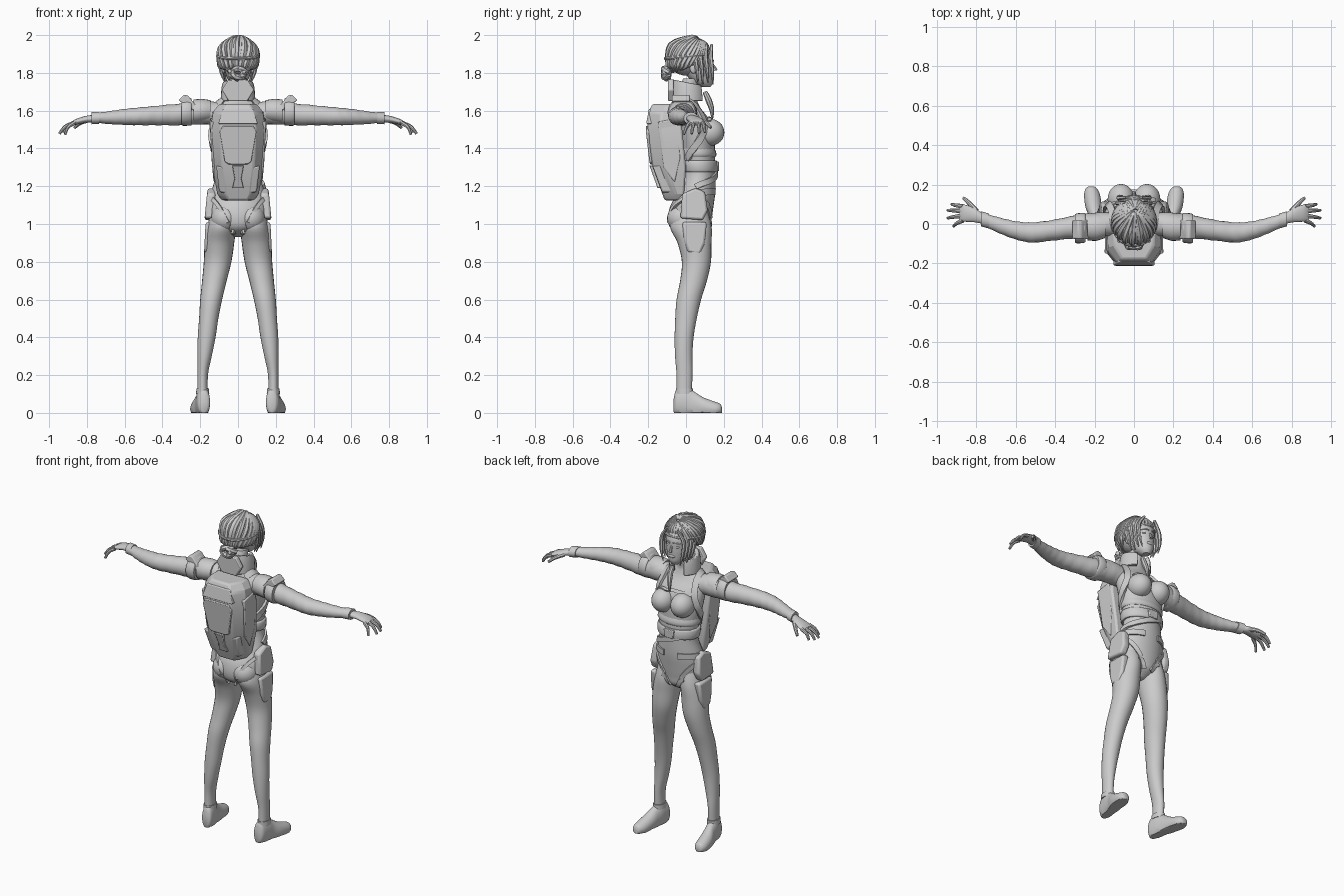
import bpy, bmesh, math
from math import sin, cos, pi, radians
from mathutils import Vector as V
from mathutils.bvhtree import BVHTree

if "Cube" in bpy.data.objects:
    bpy.data.objects.remove(bpy.data.objects["Cube"])

GREY = (0.6, 0.6, 0.6, 1)
mat = bpy.data.materials.new("light grey")
mat.use_nodes = True
mat.diffuse_color = GREY
mat.node_tree.nodes["Principled BSDF"].inputs["Base Color"].default_value = GREY


def finish(name, bm, mirror=False, bevel=0, angle=40):
    bmesh.ops.recalc_face_normals(bm, faces=bm.faces)
    me = bpy.data.meshes.new(name)
    bm.to_mesh(me)
    bm.free()
    me.materials.append(mat)
    me.shade_smooth()
    me.set_sharp_from_angle(angle=radians(angle))
    ob = bpy.data.objects.new(name, me)
    bpy.context.scene.collection.objects.link(ob)
    if bevel:
        mod = ob.modifiers.new("Bevel", 'BEVEL')
        mod.width, mod.segments = bevel, 2
    if mirror:
        mod = ob.modifiers.new("Mirror", 'MIRROR')
        mod.use_mirror_merge = False
    return ob


def skin(name, sections, loop=False, **kw):
    """Bridge a row of closed cross-sections and cap the ends."""
    bm = bmesh.new()
    rings = [[bm.verts.new(p) for p in s] for s in sections]
    n = len(rings[0])
    pairs = list(zip(rings, rings[1:] + rings[:1])) if loop else list(zip(rings, rings[1:]))
    for a, b in pairs:
        for i in range(n):
            j = (i + 1) % n
            bm.faces.new((a[i], a[j], b[j], b[i]))
    if not loop:
        bm.faces.new(rings[0])
        bm.faces.new(rings[-1])
    return finish(name, bm, **kw)


def smooth(rows, steps=5):
    """Catmull-Rom samples through rows of numbers."""
    rows = [tuple(r) for r in rows]
    pad = [rows[0]] + rows + [rows[-1]]
    out = []
    for a, b, c, d in zip(pad, pad[1:], pad[2:], pad[3:]):
        for k in range(steps):
            t = k / steps
            out.append(tuple(q + t / 2 * (r - p + t * (2 * p - 5 * q + 4 * r - s + t * (3 * (q - r) + s - p)))
                             for p, q, r, s in zip(a, b, c, d)))
    return out + [rows[-1]]


def loft(name, axis, rows, sides=24, floor=False, ripple=0, steps=5, **kw):
    """Ellipses along an axis; row = position, two centres, two radii."""
    secs = []
    for k, (t, a, b, ra, rb) in enumerate(smooth(rows, steps)):
        sec = []
        for i in range(sides):
            w = 2 * pi * i / sides
            f = 1 + ripple * sin(k * 1.9 + 2 * sin(w))
            p, q = a + ra * f * cos(w), b + rb * f * sin(w)
            co = {'x': (t, p, q), 'y': (p, t, q), 'z': (p, q, t)}[axis]
            sec.append((co[0], co[1], max(co[2], 0)) if floor else co)
        secs.append(sec)
    return skin(name, secs, **kw)


def tube(name, points, r0, r1, sides=8, bulge=0, **kw):
    pts = [V(p) for p in smooth(points, 4)]
    secs, n = [], len(pts) - 1
    side = None
    for k, p in enumerate(pts):
        d = (pts[min(k + 1, n)] - pts[max(k - 1, 0)]).normalized()
        side = side - d * side.dot(d) if side else d.orthogonal()
        side.normalize()
        up = d.cross(side)
        r = r0 + (r1 - r0) * k / n + bulge * sin(pi * k / n)
        secs.append([p + r * (side * cos(2 * pi * i / sides) + up * sin(2 * pi * i / sides)) for i in range(sides)])
    return skin(name, secs, **kw)


def ball(name, centre, radii, **kw):
    bm = bmesh.new()
    bmesh.ops.create_uvsphere(bm, u_segments=24, v_segments=16, radius=1)
    for v in bm.verts:
        v.co = V(centre) + V(c * r for c, r in zip(v.co, radii))
    return finish(name, bm, **kw)


def strap(name, points, width, thick=0.008, **kw):
    """Flat band laid on the body surface."""
    pts = [V(p) for p in smooth(points, 6)]
    hits = [body.find_nearest(p)[:2] for p in pts]
    secs, n = [], len(pts) - 1
    for k, (p, nor) in enumerate(hits):
        d = hits[min(k + 1, n)][0] - hits[max(k - 1, 0)][0]
        s = d.cross(nor).normalized() * width / 2
        secs.append([p - s - nor * .01, p + s - nor * .01, p + s + nor * thick, p - s + nor * thick])
    return skin(name, secs, **kw)


def plate(name, outline, axis, depth, thick, **kw):
    """Extruded outline; depth is a function of height."""
    secs = []
    for t in (0, thick):
        secs.append([(depth(z) + t, a, z) if axis == 'x' else (a, depth(z) + t, z) for a, z in outline])
    return skin(name, secs, **kw)


# Body
torso = loft("torso", 'z', [
    (.93, 0, .035, .03, .04), (.97, 0, .025, .1, .1), (1.02, 0, .02, .145, .115), (1.09, 0, .03, .155, .115),
    (1.17, 0, .055, .14, .1), (1.27, 0, .07, .118, .087), (1.37, 0, .065, .128, .088), (1.47, 0, .055, .145, .095),
    (1.55, 0, .035, .15, .09), (1.61, 0, .01, .14, .07), (1.65, 0, 0, .095, .06), (1.69, 0, .005, .05, .05),
    (1.77, 0, .03, .045, .045)], sides=32)
legs = loft("leg", 'z', [
    (1.08, .08, .03, .06, .08), (.99, .086, .025, .076, .11), (.9, .098, .045, .078, .09), (.8, .108, .055, .073, .077),
    (.7, .125, .04, .065, .071), (.6, .142, .015, .058, .065), (.5, .155, 0, .051, .057), (.4, .166, -.01, .047, .05),
    (.3, .177, -.012, .038, .046), (.2, .187, -.008, .028, .042), (.08, .187, -.01, .028, .04)], mirror=True)
bust = ball("bust", (.066, .125, 1.485), (.068, .078, .072), mirror=True)
ball("buttock", (.068, -.02, 1.03), (.075, .08, .075), mirror=True)
loft("shoe", 'y', [
    (-.065, .179, .04, .018, .035), (-.05, .181, .055, .033, .07), (0, .187, .055, .036, .085), (.04, .194, .04, .036, .075),
    (.09, .205, .03, .042, .053), (.15, .213, .02, .04, .04), (.18, .216, .02, .028, .028), (.19, .216, .015, .014, .014)],
    floor=True, mirror=True)
loft("shoe_cuff", 'z', [(.1, .187, -.008, .035, .046), (.13, .187, -.008, .033, .046)], mirror=True)
loft("sleeve", 'x', [
    (.1, 0, 1.585, .06, .06), (.2, -.005, 1.59, .062, .063), (.3, -.015, 1.58, .058, .058), (.42, -.033, 1.575, .052, .052),
    (.52, -.043, 1.57, .051, .047), (.6, -.032, 1.567, .046, .042), (.68, -.008, 1.563, .04, .034),
    (.75, .018, 1.562, .034, .026)], ripple=.025, mirror=True)
loft("cuff", 'x', [(.735, .015, 1.562, .038, .032), (.775, .026, 1.56, .038, .032)], steps=2, mirror=True)
loft("palm", 'x', [(.765, .026, 1.558, .026, .02), (.81, .045, 1.553, .036, .018), (.86, .055, 1.54, .043, .015),
                   (.885, .055, 1.53, .038, .009)], mirror=True)
for i, (x, y, z) in enumerate([(.925, .1, 1.485), (.945, .07, 1.48), (.945, .03, 1.478), (.915, -.012, 1.475)]):
    base = V((.868, .09 - i * .024, 1.535))
    tip = V((x, y, z))
    tube(f"finger_{i + 1}", [base, base.lerp(tip, .5) + V((.008, 0, .008)), tip], .012, .007, mirror=True)
tube("thumb", [(.8, .065, 1.55), (.835, .105, 1.535), (.865, .132, 1.51)], .015, .008, mirror=True)

# Surface that straps lie on
bm = bmesh.new()
for ob in (torso, bust, legs):
    bm.from_mesh(ob.data)
bmesh.ops.recalc_face_normals(bm, faces=bm.faces)
body = BVHTree.FromBMesh(bm)
bm.free()

# Head and face
loft("head", 'z', [
    (1.725, 0, .105, .022, .025), (1.75, 0, .09, .046, .053), (1.79, 0, .073, .064, .072), (1.83, 0, .062, .072, .083),
    (1.89, 0, .05, .078, .09), (1.95, 0, .035, .06, .07)])
tube("nose", [(0, .14, 1.845), (0, .152, 1.825), (0, .156, 1.812)], .006, .011)
ball("lips", (0, .139, 1.782), (.022, .01, .01))
ball("eye", (.03, .13, 1.842), (.016, .009, .007), mirror=True)
tube("eyebrow", [(.01, .144, 1.865), (.03, .14, 1.868), (.055, .118, 1.862)], .005, .003, mirror=True)
ball("ear", (.077, .04, 1.825), (.01, .02, .028), mirror=True)

# Hair swept from a front parting into a low knot
HC, HR = V((0, .01, 1.885)), V((.098, .108, .103))
ball("hair_cap", HC + V((0, -.005, .003)), HR)


def on_head(d, lift=1.03):
    d = d.normalized() * lift
    return HC + V(a * b for a, b in zip(d, HR))


CROWN = V((.08, .6, 1)).normalized()
for i in range(30):
    w = 2 * pi * (i + .5) / 30
    front = max(0, cos(w))
    end = V((sin(w), cos(w) * .95, .15 * front - .62 * (1 - front)))
    root = CROWN + V((.12 * sin(w), .1 * cos(w), 0))
    path = [on_head(root.lerp(end.normalized(), t), 1.02 + .03 * sin(pi * t)) for t in (0, .25, .5, .75, 1)]
    if cos(w) < -.2:
        path.append(V((.035 * sin(w * 2), -.09, 1.8)))
    tube("hair_strand", path, .008, .006, sides=6, bulge=.009)
for i in range(7):
    w = i * 2 * pi / 7
    tube("hair_knot", [(.05 * cos(w), -.085, 1.8 + .025 * sin(w)), (.028 * cos(w + 1), -.118, 1.8 + .022 * sin(w + 1)),
                       (.04 * cos(w + 2), -.1, 1.79 + .03 * sin(w + 2))], .012, .008, sides=6, bulge=.006)
for i in range(4):
    y = .05 + i * .027
    tube("side_lock", [(.06 - i * .008, y + .005, 1.95), (.093 - i * .006, y, 1.885), (.09 - i * .005, y + .008, 1.81),
                       (.07 - i * .004, y + .012, 1.75 - .012 * (i % 2))], .007, .002, sides=6, bulge=.007, mirror=True)
tube("headband", [on_head(V((sin(w), cos(w), .02 + .1 * cos(w))), 1.1) for w in [k * pi / 10 for k in range(-10, 11)]],
     .009, .009)
tube("braid", [(.02, .1, 1.7), (.025, .118, 1.66), (.02, .135, 1.61), (.015, .14, 1.56)], .012, .004, bulge=.008)

# Collar open at the chin
secs = []
for k in range(25):
    w = radians(-240 + 300 * k / 24)
    back = .5 - .5 * sin(w)
    secs.append([(r * cos(w), .01 + r * sin(w), z) for r, z in
                 [(.062, 1.655), (.092, 1.65), (.088, 1.71 + .02 * back), (.08, 1.735 + .03 * back), (.058, 1.73 + .03 * back)]])
skin("collar", secs, bevel=.004)
plate("collar_back_plate", [(-.05, 1.765), (.05, 1.765), (.085, 1.71), (.05, 1.65), (-.05, 1.65), (-.085, 1.71)],
      'y', lambda z: -.095, .03, bevel=.006)

# Shoulder guards
loft("shoulder_cap", 'x', [(.145, -.01, 1.6, .06, .055), (.19, -.015, 1.6, .07, .062), (.235, -.017, 1.595, .066, .064)],
     steps=2, mirror=True)
loft("arm_band", 'x', [(.245, -.02, 1.592, .07, .068), (.255, -.02, 1.594, .076, .073), (.29, -.022, 1.592, .076, .072),
                       (.3, -.022, 1.592, .07, .066)], steps=2, mirror=True)
skin("shoulder_fin", [[(.2, y, 1.6), (.235, y, 1.6), (.315, y, 1.655), (.285, y, 1.685), (.265, y, 1.68)]
                      for y in (-.075, .02)], bevel=.006, mirror=True)

# Belts, harness and carrying straps
loft("waist_belt", 'z', [(1.275, 0, .07, .126, .094), (1.285, 0, .07, .132, .1), (1.325, 0, .067, .134, .1),
                         (1.335, 0, .067, .128, .094)], steps=2)
loft("jacket_hem", 'z', [(1.355, 0, .065, .128, .09), (1.37, 0, .065, .136, .097), (1.4, 0, .062, .132, .09)], steps=2)
strap("hip_belt", [(.15, .05, 1.2), (.08, .15, 1.24), (0, .17, 1.27), (-.09, .15, 1.3), (-.14, .06, 1.31)], .03, .012)
strap("front_harness", [(.155, .05, 1.15), (.12, .12, 1.1), (.07, .15, 1.03), (.025, .12, .96)], .026, mirror=True)
strap("rear_harness", [(.155, .02, 1.15), (.12, -.07, 1.11), (.07, -.09, 1.04), (.02, -.05, .96)], .02, .014, mirror=True)
strap("hip_band", [(.15, -.02, 1.15), (.16, .04, 1.165), (.12, .12, 1.17), (.05, .17, 1.17)], .035, mirror=True)
strap("carry_strap", [(.09, -.06, 1.64), (.1, 0, 1.65), (.11, .06, 1.61), (.13, .1, 1.54), (.145, .08, 1.46),
                      (.14, .03, 1.39), (.12, -.02, 1.34)], .036, .013, mirror=True)
strap("chest_strap", [(-.12, .12, 1.56), (0, .14, 1.57), (.12, .12, 1.56)], .02)
plate("belt_buckle", [(-.03, 1.28), (.03, 1.28), (.035, 1.33), (-.035, 1.33)], 'y', lambda z: .155, .02, bevel=.004)

# Hip pouches and thigh plates
plate("hip_pouch", [(-.03, 1.03), (.09, 1.02), (.115, 1.07), (.1, 1.17), (.05, 1.19), (-.02, 1.16)], 'x',
      lambda z: .125 - .1 * (z - 1.1), .045, bevel=.012, mirror=True)
plate("thigh_plate", [(.01, .85), (.075, .84), (.1, .9), (.11, 1.01), (-.02, 1.01), (-.01, .91)], 'x',
      lambda z: .135 - .05 * (z - .9), .042, bevel=.012, mirror=True)


# Backpack
def back(z):
    return -.205 + max(0, 1.38 - z) * .36 + max(0, z - 1.58) * .5


skin("backpack", [[(-w * .62, back(z), z), (w * .62, back(z), z), (w, back(z) + .07, z), (w, f, z), (-w, f, z),
                   (-w, back(z) + .07, z)] for z, w, f in
                  [(1.125, .085, -.03), (1.16, .11, -.01), (1.3, .135, 0), (1.5, .148, -.02), (1.59, .135, -.03), (1.635, .1, -.05)]],
     bevel=.01, angle=25)
plate("pack_top_flap", [(-.08, 1.61), (.08, 1.61), (.105, 1.53), (-.105, 1.53)], 'y', lambda z: back(z) - .006, .05, bevel=.005)
plate("pack_cover", [(-.08, 1.52), (.08, 1.52), (.098, 1.49), (.07, 1.33), (.05, 1.315), (-.05, 1.315), (-.07, 1.33), (-.098, 1.49)],
      'y', lambda z: back(z) - .008, .04, bevel=.005)
plate("pack_buckle", [(-.03, 1.31), (.03, 1.31), (.018, 1.24), (.03, 1.19), (-.03, 1.19), (-.018, 1.24)],
      'y', lambda z: back(z) - .014, .03, bevel=.004)
plate("pack_side_pouch", [(.045, 1.29), (.115, 1.31), (.1, 1.17), (.05, 1.16)], 'y',
      lambda z: back(z) + .002, .07, bevel=.008, mirror=True)
plate("pack_side_panel", [(-.15, 1.54), (-.05, 1.56), (-.03, 1.35), (-.06, 1.22), (-.12, 1.3)], 'x',
      lambda z: .125 - .1 * abs(z - 1.48), .03, bevel=.006, mirror=True)
